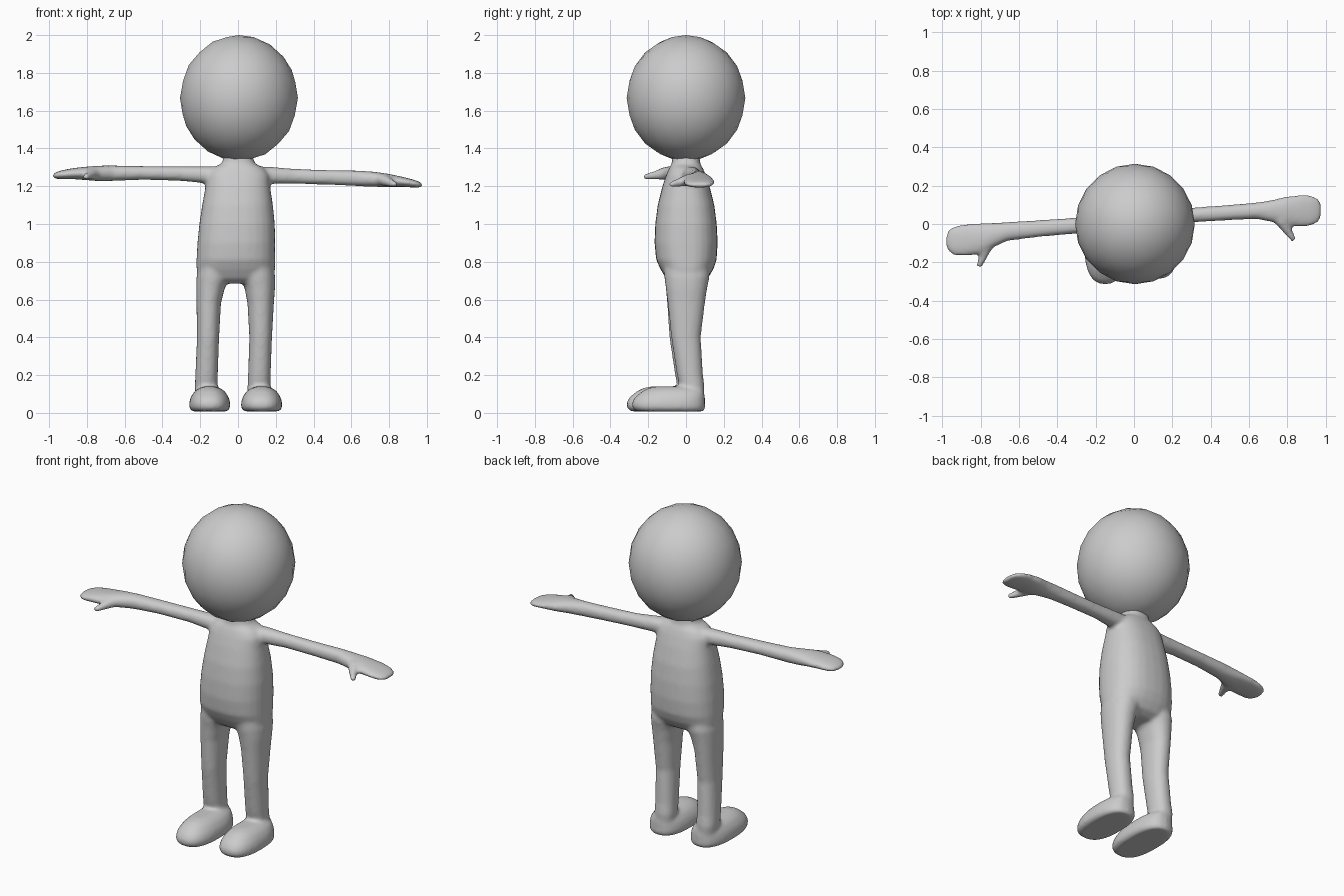
import bpy, bmesh, math
from mathutils import Vector

skin = bpy.data.materials.new("plain grey")
skin.diffuse_color = (0.6, 0.6, 0.6, 1)

body = bmesh.new()


def loft(axis, rings, power=2.2, sides=28):
    """Closed tube; each ring is (position, low_a, high_a, low_b, high_b)."""
    loops = []
    for pos, a0, a1, b0, b1 in rings:
        loop = []
        for i in range(sides):
            t = 2 * math.pi * i / sides
            c, s = math.cos(t), math.sin(t)
            a = (a0 + a1) / 2 + (a1 - a0) / 2 * math.copysign(abs(c) ** (2 / power), c)
            b = (b0 + b1) / 2 + (b1 - b0) / 2 * math.copysign(abs(s) ** (2 / power), s)
            loop.append(body.verts.new((a, b, pos) if axis == "z" else (pos, a, b)))
        loops.append(loop)
    faces = [body.faces.new(loops[0][::-1]), body.faces.new(loops[-1])]
    for p, q in zip(loops, loops[1:]):
        for i in range(sides):
            j = (i + 1) % sides
            faces.append(body.faces.new((p[i], p[j], q[j], q[i])))
    bmesh.ops.recalc_face_normals(body, faces=faces)


# Torso and neck
loft("z", [
    (0.685, -0.15, 0.13, -0.07, 0.07), (0.71, -0.205, 0.185, -0.105, 0.115),
    (0.76, -0.22, 0.197, -0.135, 0.145), (0.81, -0.22, 0.197, -0.158, 0.162),
    (0.90, -0.215, 0.197, -0.167, 0.168), (1.00, -0.205, 0.195, -0.163, 0.163),
    (1.10, -0.19, 0.185, -0.15, 0.15), (1.20, -0.172, 0.17, -0.125, 0.125),
    (1.26, -0.165, 0.165, -0.105, 0.105), (1.295, -0.14, 0.14, -0.09, 0.09),
    (1.32, -0.085, 0.09, -0.075, 0.075), (1.38, -0.07, 0.07, -0.07, 0.07)], 2.4)

# Legs
loft("z", [
    (0.03, -0.22, -0.105, -0.03, 0.09), (0.14, -0.229, -0.108, -0.045, 0.098),
    (0.20, -0.226, -0.107, -0.058, 0.09), (0.40, -0.217, -0.10, -0.088, 0.078),
    (0.58, -0.22, -0.09, -0.10, 0.10), (0.66, -0.221, -0.07, -0.107, 0.112),
    (0.72, -0.22, -0.045, -0.115, 0.125), (0.82, -0.20, -0.03, -0.12, 0.12)])
loft("z", [
    (0.03, 0.055, 0.165, -0.03, 0.09), (0.14, 0.05, 0.172, -0.035, 0.098),
    (0.20, 0.053, 0.173, -0.048, 0.09), (0.40, 0.06, 0.18, -0.078, 0.078),
    (0.58, 0.05, 0.19, -0.097, 0.10), (0.66, 0.035, 0.196, -0.107, 0.112),
    (0.72, 0.015, 0.197, -0.115, 0.125), (0.82, 0.0, 0.18, -0.12, 0.12)])

# Feet: flat soles with rounded toes
for cx, toe in ((-0.15, -0.315), (0.125, -0.287)):
    loft("z", [(z, cx - r, cx + r, toe + front, back) for z, r, front, back in (
        (0.008, 0.092, 0.025, 0.092), (0.025, 0.109, 0.002, 0.102),
        (0.055, 0.109, 0.0, 0.10), (0.085, 0.10, 0.018, 0.10),
        (0.115, 0.08, 0.055, 0.095), (0.132, 0.055, 0.09, 0.07),
        (0.14, 0.03, 0.13, 0.03))], 2.5)

# Arms and mitten hands
loft("x", [
    (-0.08, -0.05, 0.05, 1.22, 1.305), (-0.17, -0.05, 0.045, 1.215, 1.305),
    (-0.30, -0.05, 0.033, 1.228, 1.305), (-0.50, -0.068, 0.02, 1.234, 1.307),
    (-0.66, -0.088, 0.01, 1.228, 1.31), (-0.74, -0.125, 0.006, 1.227, 1.309),
    (-0.80, -0.158, 0.004, 1.232, 1.304), (-0.88, -0.167, 0.0, 1.238, 1.295),
    (-0.94, -0.165, -0.012, 1.237, 1.283), (-0.968, -0.145, -0.03, 1.24, 1.272),
    (-0.98, -0.12, -0.06, 1.247, 1.263)])
loft("x", [
    (0.08, -0.04, 0.07, 1.22, 1.305), (0.17, -0.02, 0.078, 1.212, 1.303),
    (0.30, 0.008, 0.085, 1.213, 1.292), (0.50, 0.02, 0.10, 1.207, 1.285),
    (0.64, 0.026, 0.112, 1.20, 1.283), (0.72, 0.01, 0.125, 1.197, 1.277),
    (0.79, -0.01, 0.143, 1.195, 1.267), (0.87, -0.015, 0.153, 1.197, 1.25),
    (0.93, -0.01, 0.15, 1.193, 1.235), (0.965, 0.012, 0.132, 1.193, 1.222),
    (0.978, 0.04, 0.105, 1.198, 1.212)])


def thumb(start, end, r0, r1):
    """Chain of overlapping balls tapering to the tip."""
    start, end = Vector(start), Vector(end)
    for i in range(9):
        t = i / 8
        new = bmesh.ops.create_icosphere(body, subdivisions=2, radius=r0 + (r1 - r0) * t)
        bmesh.ops.translate(body, verts=new["verts"], vec=start.lerp(end, t))


# Thumbs
thumb((-0.76, -0.10, 1.267), (-0.805, -0.212, 1.25), 0.034, 0.018)
thumb((0.765, 0.02, 1.235), (0.828, -0.075, 1.21), 0.034, 0.018)

mesh = bpy.data.meshes.new("body")
body.to_mesh(mesh)
body.free()
figure = bpy.data.objects.new("body", mesh)
bpy.context.collection.objects.link(figure)
mesh.materials.append(skin)

# Fuse the limbs into one soft skin
fuse = figure.modifiers.new("fuse", "REMESH")
fuse.mode = "VOXEL"
fuse.voxel_size = 0.01
fuse.use_smooth_shade = True
soft = figure.modifiers.new("soften", "SMOOTH")
soft.factor = 0.5
soft.iterations = 10

# Head
bpy.ops.mesh.primitive_ico_sphere_add(subdivisions=3, radius=1, location=(0.005, 0, 1.667))
head = bpy.context.object
head.name = "head"
head.scale = (0.312, 0.314, 0.333)
head.data.materials.append(skin)
bpy.ops.object.shade_smooth()
